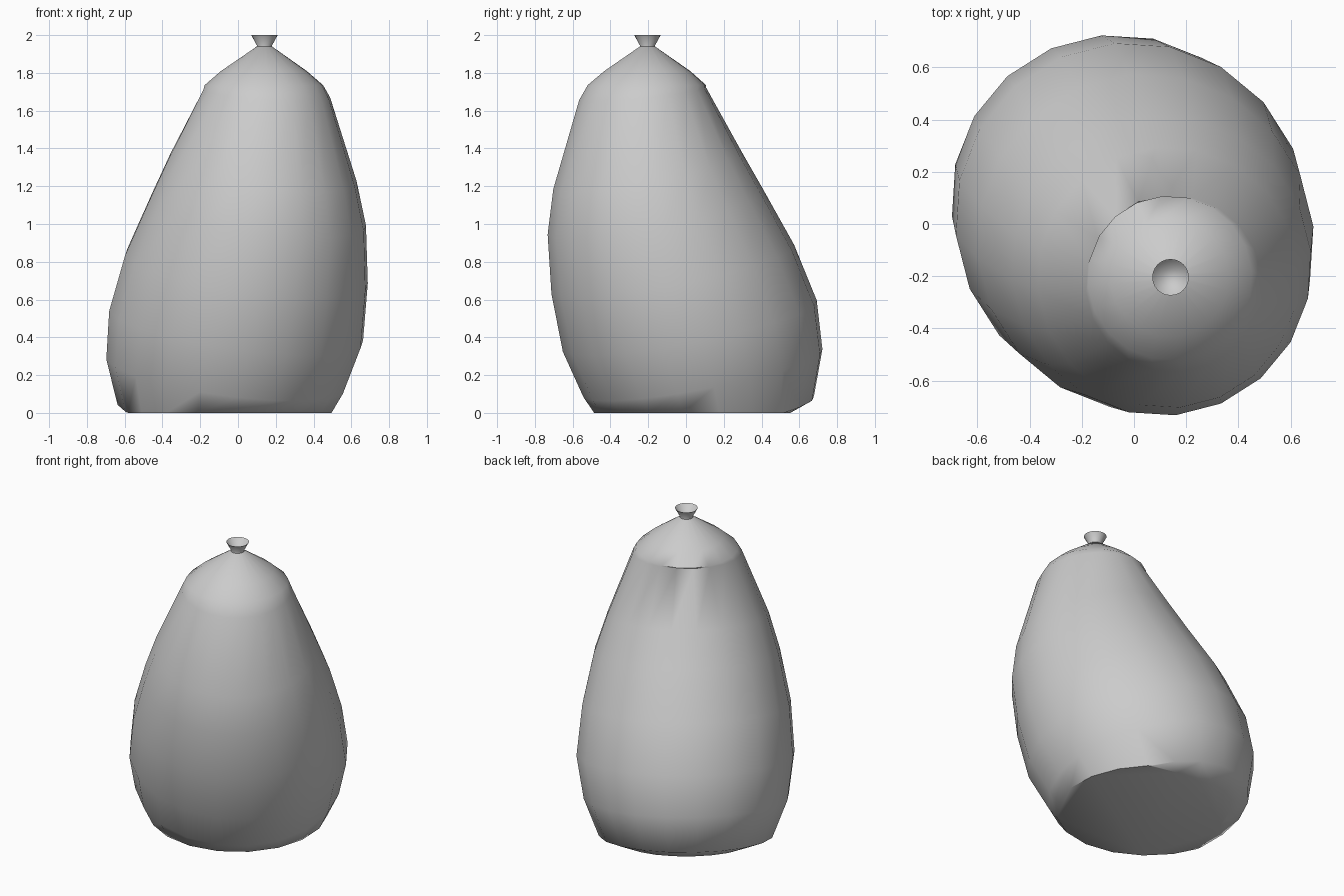
import bpy, bmesh
from math import sin, cos, pi

if "Cube" in bpy.data.objects:
    bpy.data.objects.remove(bpy.data.objects["Cube"])

SIDES = 20


def loft(name, rings, sides, phase=0.0, cut=False):
    """Skin rings of (cx, cy, cz, radius, lean) from bottom to top."""
    bm = bmesh.new()
    prev = None
    for cx, cy, cz, r, lean in rings:
        ring = []
        for i in range(sides):
            a = 2 * pi * i / sides + phase
            dx, dy = r * cos(a), r * sin(a)
            ring.append(bm.verts.new((cx + dx, cy + dy, cz + lean * (0.19 * dy - 0.135 * dx))))
        if prev:
            for i in range(sides):
                j = (i + 1) % sides
                bm.faces.new((prev[i], prev[j], ring[j], ring[i]))
        else:
            bm.faces.new(list(reversed(ring)))
        prev = ring
    bm.faces.new(prev)
    if cut:
        # slice off the underside so the bag sits flat
        bmesh.ops.bisect_plane(bm, geom=bm.verts[:] + bm.edges[:] + bm.faces[:],
                               plane_co=(0, 0, 0), plane_no=(0, 0, 1), clear_inner=True)
        bmesh.ops.holes_fill(bm, edges=[e for e in bm.edges if e.is_boundary], sides=0)
    bmesh.ops.recalc_face_normals(bm, faces=bm.faces[:])
    me = bpy.data.meshes.new(name)
    bm.to_mesh(me)
    bm.free()
    ob = bpy.data.objects.new(name, me)
    bpy.context.collection.objects.link(ob)
    bpy.ops.object.select_all(action='DESELECT')
    bpy.context.view_layer.objects.active = ob
    ob.select_set(True)
    bpy.ops.object.shade_smooth_by_angle(angle=1.0)
    return ob


# leaning sack body, rings level out towards the tied top
loft("sack_body", [
    (-0.13, 0.18, -0.06, 0.38, 1),
    (-0.10, 0.14, -0.02, 0.54, 1),
    (-0.065, 0.09, 0.21, 0.635, 1),
    (-0.01, 0.02, 0.46, 0.675, 1),
    (0.045, -0.07, 0.76, 0.645, 1),
    (0.105, -0.16, 1.06, 0.575, 1),
    (0.13, -0.205, 1.285, 0.50, 1),
    (0.152, -0.23, 1.69, 0.337, 0.5),
    (0.137, -0.207, 1.735, 0.315, 0),
    (0.137, -0.205, 1.81, 0.228, 0),
    (0.14, -0.204, 1.94, 0.04, 0),
], SIDES, phase=pi / SIDES * 0.6, cut=True)

# flared spout with a hollow cup
X, Y = 0.14, -0.204
loft("tied_spout", [
    (X, Y, 1.935, 0.042, 0),
    (X, Y, 1.945, 0.04, 0),
    (X, Y, 2.0, 0.07, 0),
    (X, Y, 1.996, 0.065, 0),
    (X, Y, 1.955, 0.035, 0),
], 24)
